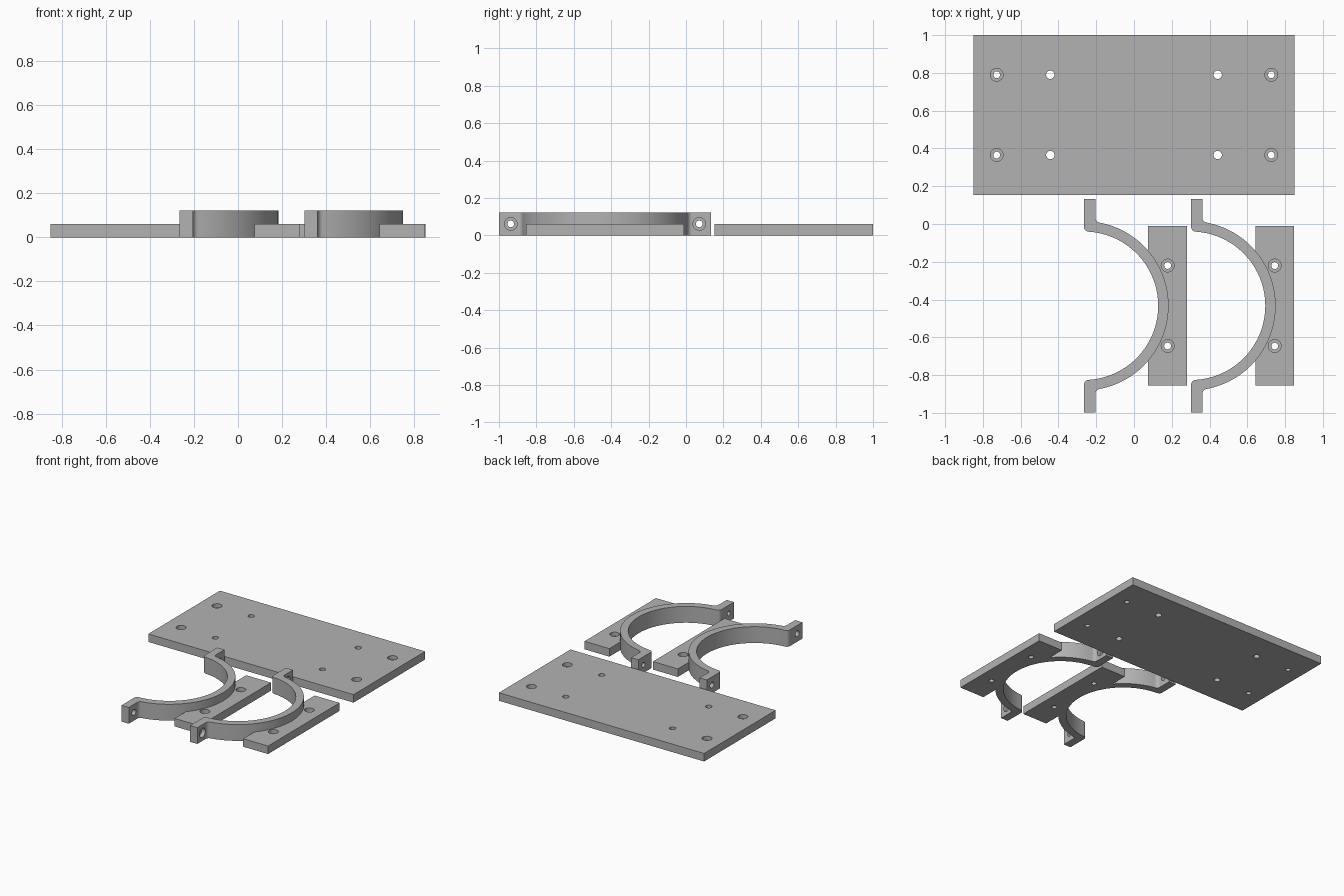
import bpy, bmesh
from math import sin, cos, pi, atan2, sqrt

if "Cube" in bpy.data.objects:
    bpy.data.objects.remove(bpy.data.objects["Cube"], do_unlink=True)

grey = bpy.data.materials.new("plain grey")
grey.use_nodes = True
colour = (0.45, 0.45, 0.45, 1)
grey.diffuse_color = colour
grey.node_tree.nodes["Principled BSDF"].inputs["Base Color"].default_value = colour

THICK, HIGH = 0.06, 0.122          # plate thickness, clamp height
INNER, OUTER = 0.393, 0.448        # clamp ring radii
TAB, REACH, FILLET = 0.06, 0.566, 0.027
HOLE, BORE = 0.018, 0.034
CLAMP_Y = -0.433


def prism(name, outline, height):
    """Extrude a flat outline upward from z = 0."""
    bm = bmesh.new()
    face = bm.faces.new([bm.verts.new((x, y, 0)) for x, y in outline])
    up = bmesh.ops.extrude_face_region(bm, geom=[face])["geom"]
    bmesh.ops.translate(bm, vec=(0, 0, height),
                        verts=[v for v in up if isinstance(v, bmesh.types.BMVert)])
    bmesh.ops.recalc_face_normals(bm, faces=bm.faces)
    mesh = bpy.data.meshes.new(name)
    bm.to_mesh(mesh)
    bm.free()
    mesh.materials.append(grey)
    obj = bpy.data.objects.new(name, mesh)
    bpy.context.collection.objects.link(obj)
    return obj


def box(name, x0, x1, y0, y1, height):
    return prism(name, [(x0, y0), (x1, y0), (x1, y1), (x0, y1)], height)


def activate(obj):
    bpy.ops.object.select_all(action="DESELECT")
    obj.select_set(True)
    bpy.context.view_layer.objects.active = obj


def combine(obj, other, operation="DIFFERENCE"):
    """Apply a boolean and remove the helper."""
    activate(obj)
    mod = obj.modifiers.new("boolean", "BOOLEAN")
    mod.operation, mod.solver, mod.object = operation, "EXACT", other
    bpy.ops.object.modifier_apply(modifier=mod.name)
    bpy.data.objects.remove(other, do_unlink=True)


def drill(obj, centre, radius, depth, along_x=False, sides=32):
    bpy.ops.mesh.primitive_cylinder_add(
        vertices=sides, radius=radius, depth=depth, location=centre,
        rotation=(0, pi / 2 if along_x else 0, 0))
    cutter = bpy.context.object
    cutter.hide_render = True
    cutter.data.materials.append(grey)
    combine(obj, cutter)


def bored_hole(obj, x, y):
    """Through hole with a wide flat bore in the top half of a plate."""
    drill(obj, (x, y, 0), HOLE, 0.5)
    drill(obj, (x, y, THICK), BORE, THICK)


def finish(obj):
    activate(obj)
    bpy.ops.object.shade_smooth_by_angle(angle=pi / 6)


def arc(cx, cy, r, a, b, n):
    return [(cx + r * cos(a + (b - a) * i / n), cy + r * sin(a + (b - a) * i / n))
            for i in range(n + 1)]


def clamp_outline():
    """Half ring ending in two tabs, with rounded joints."""
    def joint(x, radius):
        cx = x + FILLET
        cy = sqrt((radius + FILLET) ** 2 - cx ** 2)
        angle = atan2(cy, cx)
        return angle, arc(cx, cy, FILLET, pi, pi + angle, 8)

    a_in, round_in = joint(0, INNER)
    a_out, round_out = joint(TAB, OUTER)
    inner = arc(0, 0, INNER, 0, a_in, 32)[:-1] + round_in[::-1]
    outer = round_out + arc(0, 0, OUTER, a_out, 0, 32)[1:]
    half = inner + [(0, REACH), (TAB, REACH)] + outer
    lower = [(x, -y) for x, y in half[::-1]]
    return half + lower[1:-1]


# Base plate: bored holes near the ends, plain holes further in
plate = box("base_plate", -0.85, 0.85, 0.153, 1.0, THICK)
for y in (0.365, 0.79):
    for side in (-1, 1):
        bored_hole(plate, side * 0.727, y)
        drill(plate, (side * 0.443, y, 0), 0.022, 0.5)
finish(plate)

# Two clamp halves, each joined to a screw-down foot
for name, cx, bored in (("left_clamp", 0.302, True), ("right_clamp", -0.265, False)):
    clamp = prism(name, clamp_outline(), HIGH)
    foot = box("foot", 0.34, 0.546, -0.423, 0.423, THICK)
    drill(foot, (0, 0, 0), (INNER + OUTER) / 2, 0.5, sides=128)
    combine(clamp, foot, "UNION")
    for side in (-1, 1):
        bored_hole(clamp, 0.443, side * 0.213)
        tab_y = side * 0.504
        drill(clamp, (0, tab_y, HIGH / 2), HOLE if bored else 0.022, 0.3, True)
        if bored:
            drill(clamp, (TAB, tab_y, HIGH / 2), BORE, TAB, True)
    clamp.location = (cx, CLAMP_Y, 0)
    finish(clamp)
